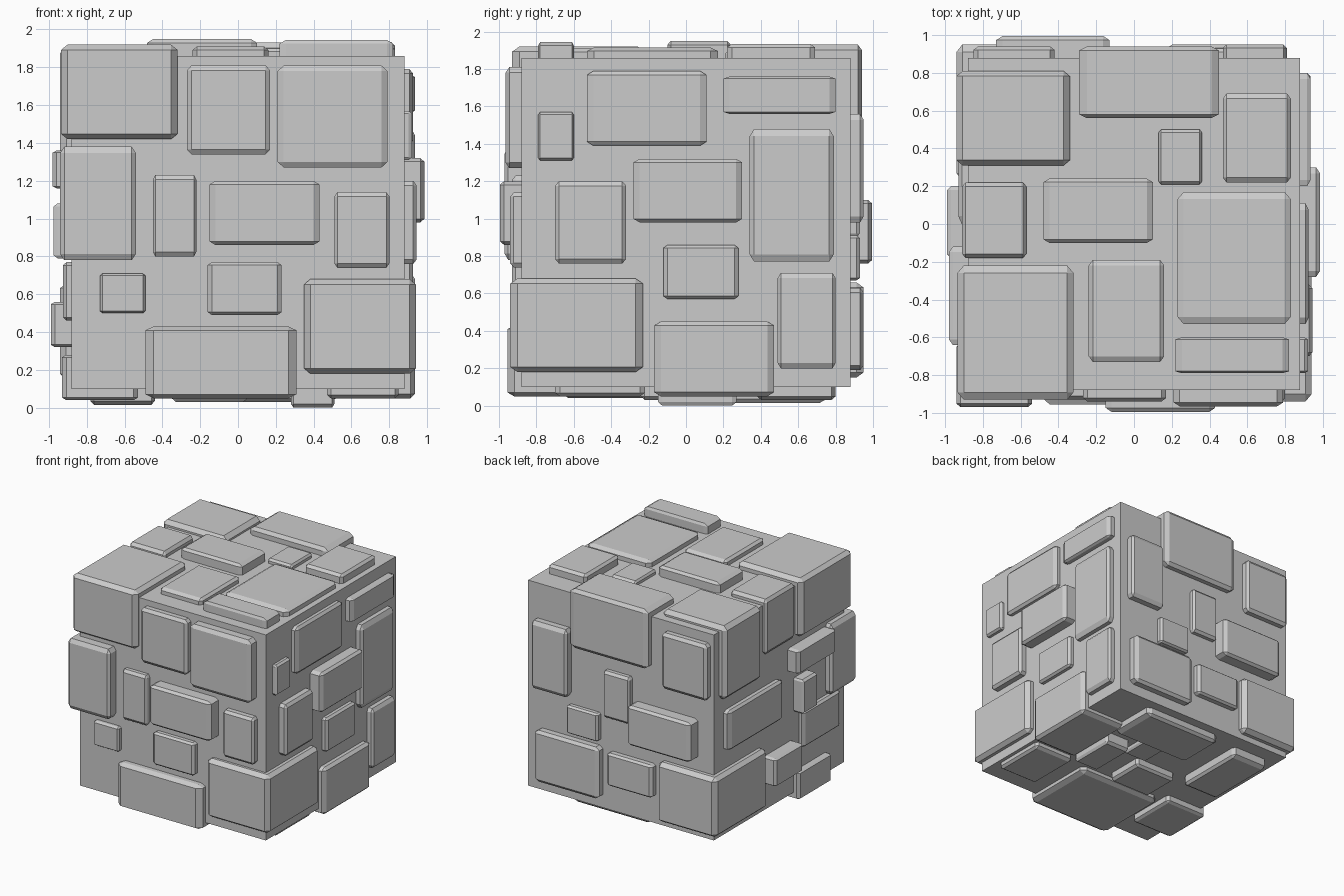
import bpy, bmesh
from mathutils import Vector

cube = bpy.data.objects.get("Cube")
if cube:
    bpy.data.objects.remove(cube, do_unlink=True)

stone = bpy.data.materials.new("grey stone")
stone.use_nodes = True
stone.diffuse_color = (0.6, 0.6, 0.6, 1)
stone.node_tree.nodes["Principled BSDF"].inputs["Base Color"].default_value = (0.6, 0.6, 0.6, 1)

HALF, BASE, TOP = 0.88, 0.10, 1.86
MID = (BASE + TOP) / 2
SINK = 0.28    # how far a stone reaches into the core
CHAMFER = 0.055


def box(name, x, y, z, chamfer=CHAMFER):
    """Box between three ranges; the chamfer is proportional to each side."""
    bm = bmesh.new()
    bmesh.ops.create_cube(bm, size=1)
    if chamfer:
        bmesh.ops.bevel(bm, geom=bm.edges[:], offset=chamfer, segments=1,
                        profile=0.5, affect='EDGES')
    ranges = (x, y, z)
    size = Vector([max(r) - min(r) for r in ranges])
    mid = Vector([sum(r) / 2 for r in ranges])
    bmesh.ops.scale(bm, vec=size, verts=bm.verts)
    mesh = bpy.data.meshes.new(name)
    bm.to_mesh(mesh)
    bm.free()
    mesh.materials.append(stone)
    obj = bpy.data.objects.new(name, mesh)
    obj.location = mid
    bpy.context.collection.objects.link(obj)


def wall(side, axis, sign, stones):
    """Stones on one side: two in-plane ranges and the outer coordinate."""
    for a0, a1, b0, b1, out in stones:
        centre = MID if axis == 2 else 0
        inner = centre + sign * (HALF - SINK)
        ranges = [(a0, a1), (b0, b1)]
        ranges.insert(axis, (inner, out))
        box(side + "_stone", *ranges)


# Plain core
box("core", (-HALF, HALF), (-HALF, HALF), (BASE, TOP), 0)

# Stones on the front: x range, z range, y
wall("front", 1, -1, [
    (-.27, .17, 1.34, 1.81, -.94), (.21, .79, 1.27, 1.81, -.965),
    (-.45, -.22, .8, 1.23, -.93), (-.15, .43, .86, 1.2, -.995),
    (.51, .8, .74, 1.14, -.94), (-.73, -.49, .5, .71, -.92),
    (-.16, .23, .49, .77, -.93)])

# Stones on the left (+x): y range, z range, x
wall("left", 0, 1, [
    (-.53, .11, 1.39, 1.79, .925), (.2, .8, 1.56, 1.76, .935),
    (-.79, -.6, 1.31, 1.57, .92), (-.7, -.32, .76, 1.2, .945),
    (-.28, .3, .98, 1.32, .985), (.34, .79, .77, 1.48, .935),
    (-.12, .28, .57, .86, .925), (.49, .8, .2, .71, .935)])

# Stones on the back: x range, z range, y
wall("back", 1, 1, [
    (-.85, -.42, 1.3, 1.78, .94), (.47, .81, .98, 1.56, .95),
    (-.11, .14, .9, 1.3, .93), (-.73, -.13, .76, 1.1, .995),
    (.19, .49, .67, .91, .93), (.17, .78, .19, .63, .95),
    (-.33, .1, .33, .61, .94)])

# Stones on the right (-x): y range, z range, x
wall("right", 0, -1, [
    (0, .75, .82, 1.16, -.93), (-.64, -.12, 1.16, 1.36, -.98),
    (-.39, -.2, .79, 1.08, -.975), (-.78, -.27, .46, .77, -.925),
    (-.18, .2, .32, .56, -.99)])

# Stones on the top: x range, y range, z
wall("top", 2, 1, [
    (-.48, .1, -.1, .24, 1.95), (.47, .83, .22, .69, 1.935),
    (.13, .36, .21, .5, 1.9), (.23, .83, -.53, .17, 1.915),
    (-.24, .16, -.73, -.19, 1.91), (.22, .82, -.79, -.6, 1.945)])

# Stones underneath: x range, y range, z
wall("bottom", 2, -1, [
    (.47, .85, -.7, -.22, .05), (-.22, .52, .38, .8, .03),
    (.28, .51, -.15, .27, 0), (0, .22, .14, .38, .06),
    (-.35, .05, -.24, .1, .03), (-.78, -.44, .1, .75, .015)])

# Large stones that wrap an edge or a corner
box("top_front_right_stone", (-.935, -.32), (-.93, -.22), (1.42, 1.92))
box("top_back_right_stone", (-.94, -.34), (.31, .81), (1.28, 1.91))
box("top_right_stone", (-.91, -.57), (-.18, .22), (1.44, 1.91))
box("top_back_stone", (-.29, .45), (.56, .94), (1.42, 1.93))
box("front_right_stone", (-.94, -.54), (-.97, -.63), (.78, 1.38))
box("front_left_stone", (.35, .94), (-.94, -.23), (.18, .68))
box("front_bottom_stone", (-.49, .31), (-.955, -.28), (.05, .43))
box("left_bottom_stone", (.5, .935), (-.17, .47), (.05, .45))
box("back_right_stone", (-.94, -.38), (.23, .95), (.15, .66))
box("right_bottom_stone", (-.93, -.53), (-.65, -.2), (.04, .28))
